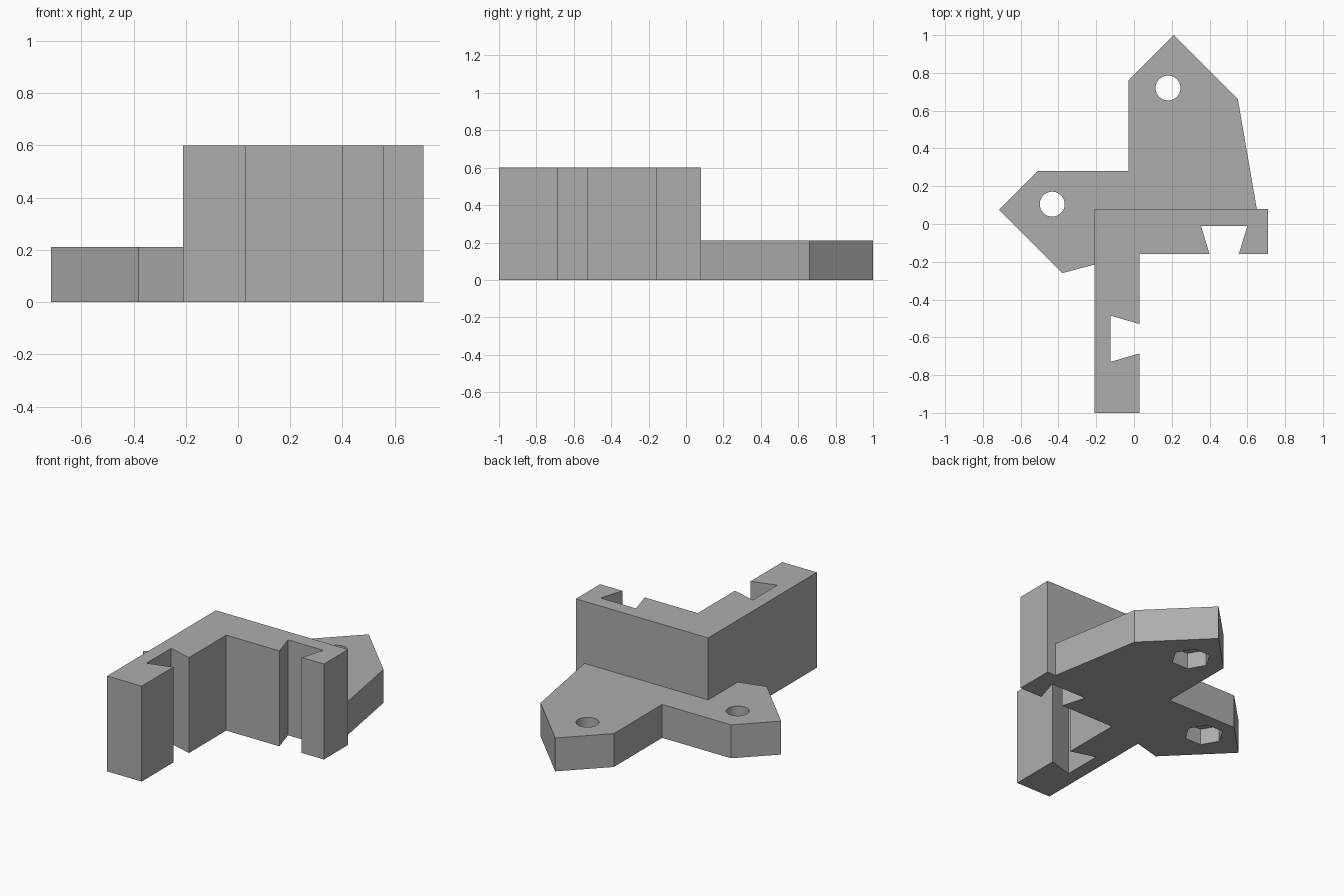
import bpy
import bmesh
from math import radians

cube = bpy.data.objects.get("Cube")
if cube:
    bpy.data.objects.remove(cube, do_unlink=True)

grey = bpy.data.materials.new("plain_grey")
grey.use_nodes = True
grey.diffuse_color = (0.42, 0.42, 0.42, 1)
grey.node_tree.nodes["Principled BSDF"].inputs["Base Color"].default_value = grey.diffuse_color


def extrude_outline(name, outline, height):
    """Solid prism standing on the ground from a flat outline."""
    bm = bmesh.new()
    face = bm.faces.new([bm.verts.new((x, y, 0)) for x, y in outline])
    top = bmesh.ops.extrude_face_region(bm, geom=[face])["geom"]
    bmesh.ops.translate(bm, vec=(0, 0, height),
                        verts=[v for v in top if isinstance(v, bmesh.types.BMVert)])
    bmesh.ops.recalc_face_normals(bm, faces=bm.faces)
    mesh = bpy.data.meshes.new(name)
    bm.to_mesh(mesh)
    bm.free()
    mesh.materials.append(grey)
    obj = bpy.data.objects.new(name, mesh)
    bpy.context.collection.objects.link(obj)
    return obj


def drill(target, sides, radius, x, y, z_low, z_high):
    """Cut a round or polygonal hole between two heights."""
    bpy.ops.mesh.primitive_cylinder_add(
        vertices=sides, radius=radius, depth=z_high - z_low,
        location=(x, y, (z_low + z_high) / 2),
        rotation=(0, 0, radians(30) if sides == 6 else 0))
    cutter = bpy.context.object
    cutter.name = "hole_cutter"
    cutter.hide_render = True
    cutter.data.materials.append(grey)
    mod = target.modifiers.new("hole", "BOOLEAN")
    mod.operation = "DIFFERENCE"
    mod.solver = "EXACT"
    mod.object = cutter
    bpy.context.view_layer.objects.active = target
    bpy.ops.object.modifier_apply(modifier=mod.name)
    bpy.data.objects.remove(cutter, do_unlink=True)


# Tall corner wall with a dovetail slot in each arm
wall_height, plate_height = 0.6, 0.21
extrude_outline("corner_wall", [
    (-0.21, 0.08), (-0.21, -1), (0.03, -1),
    (0.03, -0.685), (-0.125, -0.73), (-0.125, -0.485), (0.03, -0.53),
    (0.03, -0.16),
    (0.4, -0.16), (0.355, -0.01), (0.6, -0.01), (0.555, -0.16),
    (0.71, -0.16), (0.71, 0.08)], wall_height)

# Low mounting plate with two pointed ears, fitted round the wall's outer corner
plate = extrude_outline("mounting_plate", [
    (-0.21, 0.08), (0.65, 0.08), (0.55, 0.66), (0.21, 1), (-0.03, 0.76),
    (-0.03, 0.28), (-0.51, 0.28), (-0.715, 0.075), (-0.38, -0.26),
    (-0.21, -0.215)], plate_height)

# Bolt holes with hexagonal nut pockets underneath
for x, y in ((0.18, 0.72), (-0.433, 0.105)):
    drill(plate, 40, 0.066, x, y, -0.1, 0.3)
    drill(plate, 6, 0.113, x, y, -0.1, 0.1)

bpy.ops.object.select_all(action="DESELECT")
plate.select_set(True)
bpy.context.view_layer.objects.active = plate
bpy.ops.object.shade_smooth_by_angle(angle=radians(30))
